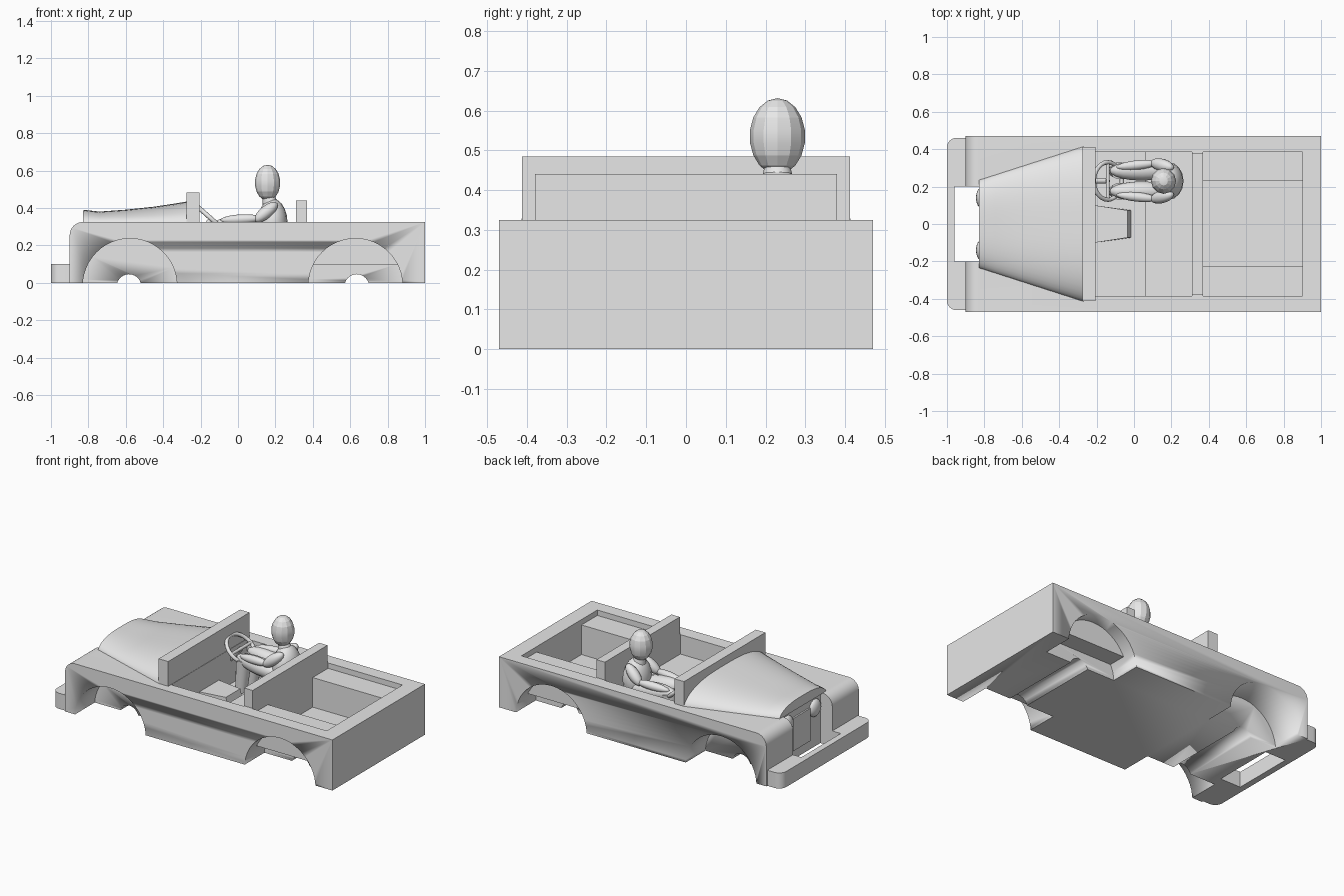
import bpy, bmesh, math
from mathutils import Vector

if "Cube" in bpy.data.objects:
    bpy.data.objects.remove(bpy.data.objects["Cube"], do_unlink=True)

grey = bpy.data.materials.new("plain grey")
grey.use_nodes = True
grey.diffuse_color = (0.8, 0.8, 0.8, 1)
grey.node_tree.nodes["Principled BSDF"].inputs["Base Color"].default_value = (0.8, 0.8, 0.8, 1)


def finish(name, bm, smooth=None):
    bmesh.ops.recalc_face_normals(bm, faces=bm.faces)
    me = bpy.data.meshes.new(name)
    bm.to_mesh(me)
    bm.free()
    ob = bpy.data.objects.new(name, me)
    bpy.context.collection.objects.link(ob)
    me.materials.append(grey)
    if smooth:
        bpy.ops.object.select_all(action='DESELECT')
        ob.select_set(True)
        bpy.context.view_layer.objects.active = ob
        bpy.ops.object.shade_smooth_by_angle(angle=math.radians(smooth))
    return ob


def prism(name, pts, axis, lo, hi, smooth=None):
    """Extrude a 2D outline along y (outline in x,z) or z (outline in x,y)."""
    bm = bmesh.new()
    put = (lambda p, t: (p[0], t, p[1])) if axis == 'y' else (lambda p, t: (p[0], p[1], t))
    a = [bm.verts.new(put(p, lo)) for p in pts]
    b = [bm.verts.new(put(p, hi)) for p in pts]
    bm.faces.new(a)
    bm.faces.new(b)
    for i in range(len(a)):
        j = (i + 1) % len(a)
        bm.faces.new((a[i], a[j], b[j], b[i]))
    return finish(name, bm, smooth)


def box(name, x0, x1, y0, y1, z0, z1):
    return prism(name, [(x0, y0), (x1, y0), (x1, y1), (x0, y1)], 'z', z0, z1)


def arc(cx, cy, r, a0, a1, n=8):
    return [(cx + r * math.cos(math.radians(a0 + (a1 - a0) * i / n)),
             cy + r * math.sin(math.radians(a0 + (a1 - a0) * i / n))) for i in range(n + 1)]


def cut(target, cutters):
    bpy.context.view_layer.objects.active = target
    for c in cutters:
        m = target.modifiers.new("cut", 'BOOLEAN')
        m.operation, m.solver, m.object = 'DIFFERENCE', 'EXACT', c
        bpy.ops.object.modifier_apply(modifier=m.name)
        bpy.data.objects.remove(c, do_unlink=True)


def ellipsoid(name, centre, radii, segs=16, rings=10, smooth=40):
    bm = bmesh.new()
    bmesh.ops.create_uvsphere(bm, u_segments=segs, v_segments=rings, radius=1)
    for v in bm.verts:
        v.co = Vector([c + r * k for c, r, k in zip(centre, radii, v.co)])
    return finish(name, bm, smooth)


def limb(name, a, b, r, over=0.03):
    """Ellipsoid stretched between two joints."""
    a, b = Vector(a), Vector(b)
    d = b - a
    q = d.to_track_quat('Z', 'Y')
    bm = bmesh.new()
    bmesh.ops.create_uvsphere(bm, u_segments=14, v_segments=10, radius=1)
    for v in bm.verts:
        v.co = (a + b) / 2 + q @ Vector((v.co.x * r, v.co.y * r, v.co.z * (d.length / 2 + over)))
    return finish(name, bm, 40)


def rod(name, a, b, r0, r1):
    a, b = Vector(a), Vector(b)
    d = b - a
    bm = bmesh.new()
    bmesh.ops.create_cone(bm, cap_ends=True, segments=14, radius1=r0, radius2=r1, depth=d.length)
    q = d.to_track_quat('Z', 'Y')
    for v in bm.verts:
        v.co = (a + b) / 2 + q @ v.co
    return finish(name, bm, 40)


# Body shell with rounded nose, wheel arches, axle slots and open compartments
body = prism("body", [(-0.9, 0), (1, 0), (1, 0.325)] + arc(-0.83, 0.255, 0.07, 90, 180),
             'y', -0.47, 0.47, 30)
cutters = []
for wx, ax in ((-0.578, -0.583), (0.628, 0.635)):
    for s in (-1, 1):
        y0, y1 = sorted((s * 0.27, s * 0.6))
        cutters.append(prism("arch_cutter", arc(wx, -0.015, 0.252, 0, 360, 48)[:-1], 'y', y0, y1, 30))
    cutters.append(prism("axle_cutter", arc(ax, -0.02, 0.066, 0, 360, 24)[:-1], 'y', -0.6, 0.6, 30))
cutters += [box("nose_cutter", -1.1, -0.815, -0.2, 0.2, -0.1, 0.5),
            box("cabin_cutter", -0.205, 0.31, -0.385, 0.385, 0.1, 0.5),
            box("cargo_cutter", 0.37, 0.9, -0.385, 0.385, 0.1, 0.5)]
cut(body, cutters)

# Front bumper with rounded outer corners and central gap
bumper = prism("front_bumper", [(-0.9, -0.46), (-0.9, 0.46)] + arc(-0.95, 0.41, 0.05, 90, 180)
               + arc(-0.95, -0.41, 0.05, 180, 270), 'z', 0, 0.1, 30)
cut(bumper, [box("gap_cutter", -0.96, -0.8, -0.2, 0.2, -0.1, 0.3)])

# Grille frame and headlights in the nose recess
box("grille_panel", -0.825, -0.81, -0.085, 0.085, 0.06, 0.27)
for s, side in ((-1, "right"), (1, "left")):
    ellipsoid(side + "_headlight", (-0.815, s * 0.14, 0.25), (0.03, 0.055, 0.055))

# Bonnet lofted from arched sections
stations = [(-0.83, 0.387), (-0.815, 0.389), (-0.74, 0.381), (-0.6, 0.391),
            (-0.45, 0.407), (-0.35, 0.422), (-0.27, 0.435)]
bm = bmesh.new()
rows = []
for x, top in stations:
    w = 0.235 + 0.18 * (x + 0.83) / 0.56
    row = []
    for i in range(25):
        u = -math.cos(math.pi * i / 24)
        row.append(bm.verts.new((x, w * u, 0.322 + (top - 0.322) * (1 - abs(u) ** 3) ** 0.6)))
    rows.append(row)
for r0, r1 in zip(rows, rows[1:]):
    for i in range(24):
        bm.faces.new((r0[i], r0[i + 1], r1[i + 1], r1[i]))
    bm.faces.new((r0[0], r1[0], r1[-1], r0[-1]))
bm.faces.new(rows[0])
bm.faces.new(rows[-1])
finish("bonnet", bm, 40)

# Windscreen, divider wall, seat, benches and gearbox cover
box("windscreen_frame", -0.275, -0.207, -0.413, 0.413, 0.3, 0.484)
box("divider_wall", 0.31, 0.37, -0.38, 0.38, 0.1, 0.44)
box("seat", 0.06, 0.312, -0.385, 0.385, 0.095, 0.2)
for side, y0, y1 in (("left", 0.23, 0.386), ("right", -0.386, -0.225)):
    box(side + "_bench", 0.368, 0.902, y0, y1, 0.095, 0.29)
cover = prism("gearbox_cover", [(-0.21, -0.1), (-0.015, -0.073), (-0.015, 0.073), (-0.21, 0.1)],
              'z', 0.095, 0.17)
for v in cover.data.vertices:
    if v.co.z > 0.15 and v.co.x > -0.1:
        v.co.x -= 0.02

# Steering wheel and column
hub = Vector((-0.14, 0.23, 0.34))
axis = Vector((0.66, 0, 0.75)).normalized()
bm = bmesh.new()
q = axis.to_track_quat('Z', 'Y')
rings = []
for i in range(24):
    t = 2 * math.pi * i / 24
    rings.append([bm.verts.new(hub + q @ Vector(((0.1 + 0.012 * math.cos(p)) * math.cos(t),
                                                 (0.1 + 0.012 * math.cos(p)) * math.sin(t),
                                                 0.012 * math.sin(p))))
                  for p in [2 * math.pi * k / 8 for k in range(8)]])
for i in range(24):
    for k in range(8):
        a, b, n = rings[i], rings[(i + 1) % 24], (k + 1) % 8
        bm.faces.new((a[k], b[k], b[n], a[n]))
finish("steering_wheel", bm, 60)
rod("steering_column", hub - axis * 0.12, hub, 0.015, 0.015)
rod("steering_spoke", hub - Vector((0, 0.1, 0)), hub + Vector((0, 0.1, 0)), 0.01, 0.01)

# Driver
ellipsoid("driver_head", (0.158, 0.23, 0.535), (0.068, 0.07, 0.096), 12, 9, 15)
rod("driver_neck", (0.175, 0.23, 0.41), (0.16, 0.23, 0.47), 0.045, 0.03)
ellipsoid("driver_torso", (0.185, 0.23, 0.32), (0.08, 0.1, 0.13))
for s, side in ((-1, "right"), (1, "left")):
    y = 0.23
    limb(f"driver_{side}_upper_arm", (0.19, y + s * 0.075, 0.41), (0.11, y + s * 0.095, 0.345), 0.034, 0.025)
    limb(f"driver_{side}_forearm", (0.11, y + s * 0.095, 0.345), (-0.08, y + s * 0.075, 0.335), 0.026, 0.015)
    limb(f"driver_{side}_thigh", (0.17, y + s * 0.055, 0.275), (-0.09, y + s * 0.055, 0.31), 0.054, 0.04)
    rod(f"driver_{side}_shin", (-0.1, y + s * 0.055, 0.1), (-0.08, y + s * 0.055, 0.31), 0.036, 0.046)
